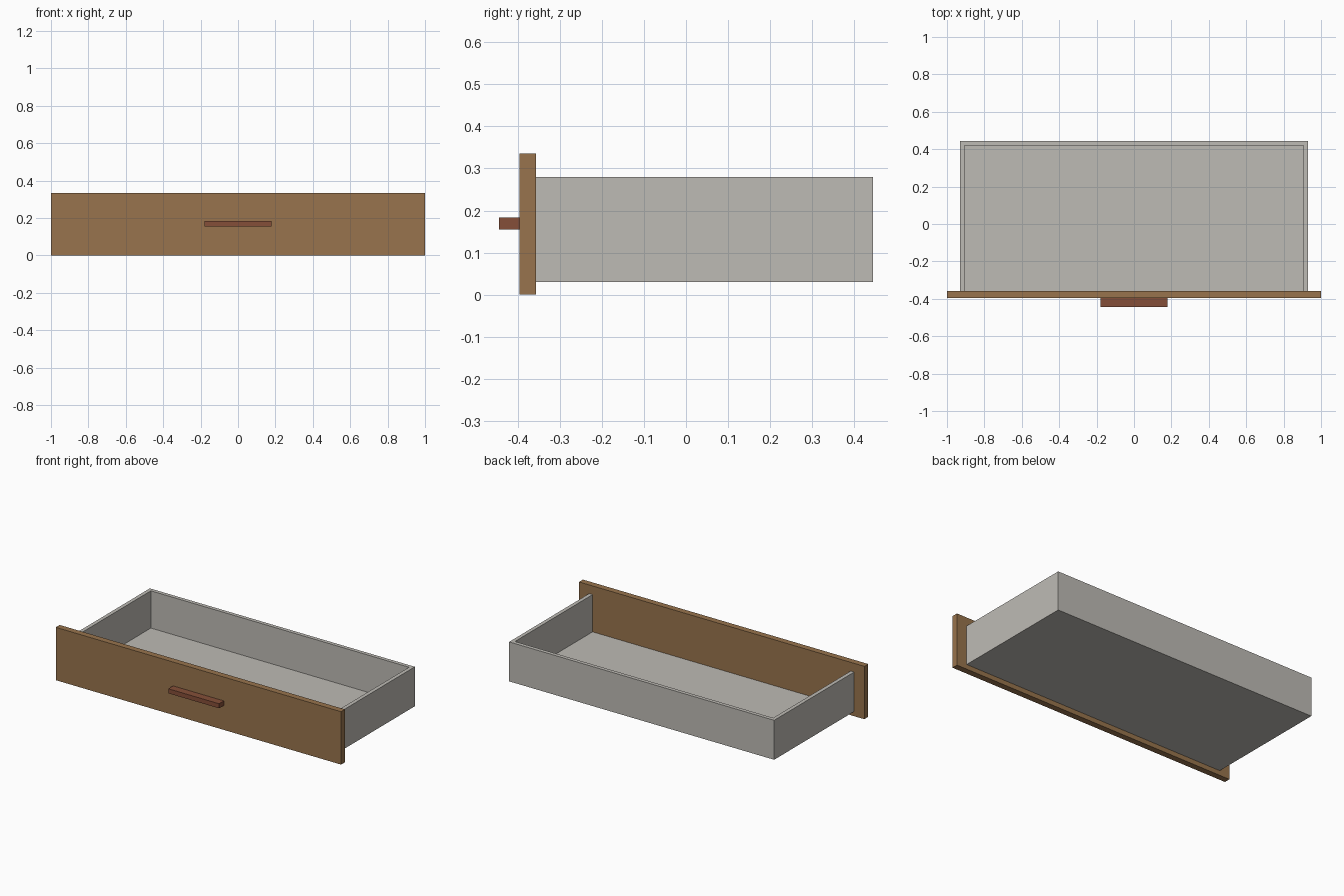
import bpy

cube = bpy.data.objects.get("Cube")
if cube:
    bpy.data.objects.remove(cube, do_unlink=True)


def make_material(name, rgb):
    mat = bpy.data.materials.new(name)
    mat.use_nodes = True
    colour = (*rgb, 1.0)
    mat.diffuse_color = colour
    mat.node_tree.nodes["Principled BSDF"].inputs["Base Color"].default_value = colour
    return mat


def box(name, low, high, mat):
    """Axis-aligned board between two opposite corners."""
    centre = [(a + b) / 2 for a, b in zip(low, high)]
    bpy.ops.mesh.primitive_cube_add(size=1, location=centre)
    obj = bpy.context.object
    obj.name = name
    obj.scale = [b - a for a, b in zip(low, high)]
    bpy.ops.object.transform_apply(location=False, rotation=False, scale=True)
    obj.data.materials.append(mat)
    return obj


wood = make_material("brown wood", (0.314, 0.174, 0.074))
red_wood = make_material("reddish brown", (0.235, 0.078, 0.040))
grey = make_material("warm grey", (0.515, 0.497, 0.462))

# Main dimensions
front_y, join_y, back_y = -0.396, -0.357, 0.444
low_z, top_z = 0.03, 0.28
outer_x, board = 0.929, 0.024
inner_x = outer_x - board

# Front panel and pull
box("front_panel", (-1, front_y, 0), (1, join_y, 0.335), wood)
box("handle", (-0.178, -0.444, 0.155), (0.178, front_y, 0.184), red_wood)

# Side boards, run the full depth
for name, side in (("right_side", -1), ("left_side", 1)):
    xs = sorted((side * inner_x, side * outer_x))
    box(name, (xs[0], join_y, low_z), (xs[1], back_y, top_z), grey)

# Back board and floor, fitted between the sides
box("back_board", (-inner_x, back_y - board, low_z), (inner_x, back_y, top_z), grey)
box("bottom_panel", (-inner_x, join_y, low_z), (inner_x, back_y - board, low_z + 0.014), grey)
